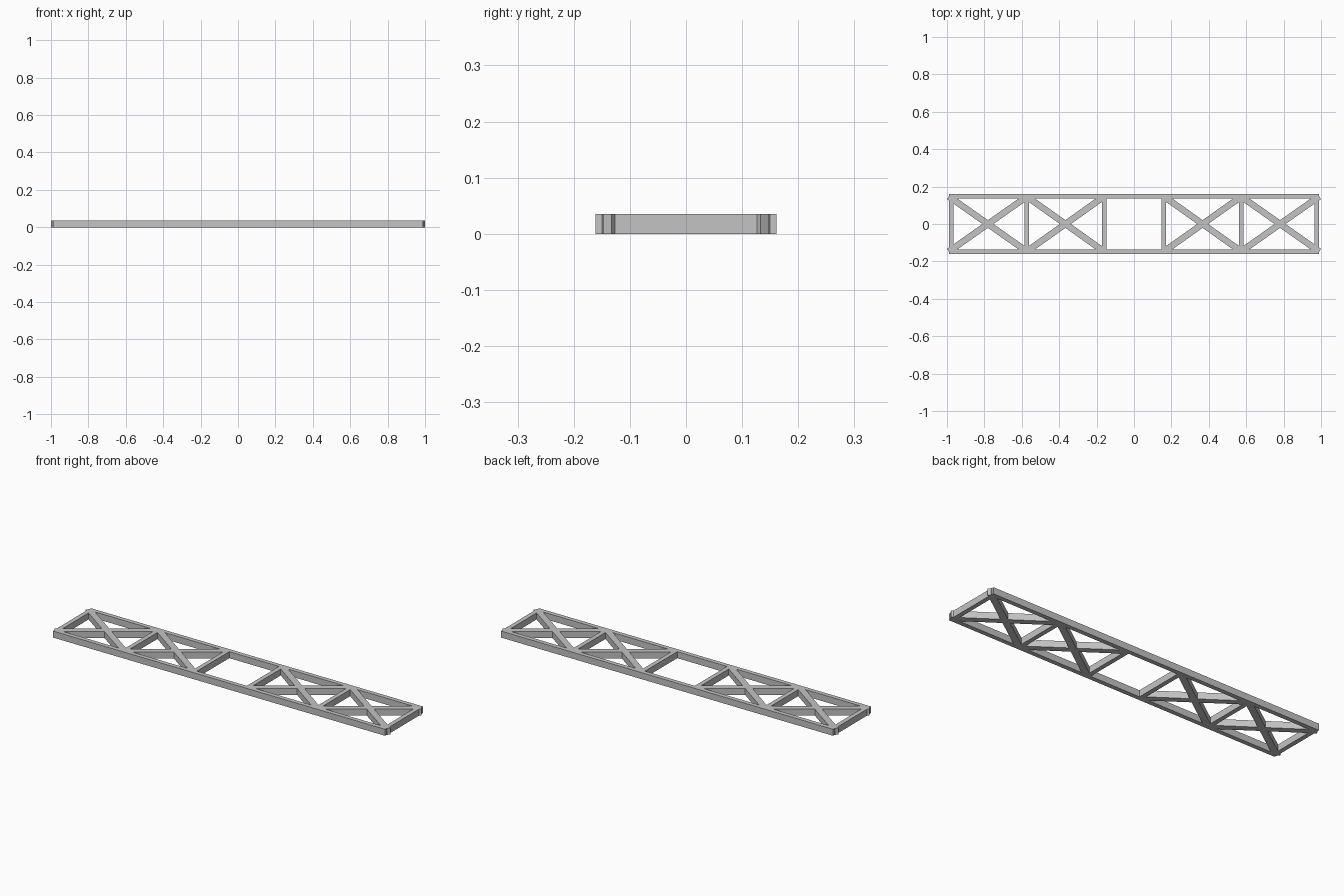
import bpy
import math

cube = bpy.data.objects.get("Cube")
if cube:
    bpy.data.objects.remove(cube, do_unlink=True)

HEIGHT = 0.035
RAIL_Y = 0.149       # centre line of the long rails
BEAM = 0.024         # width of rails and posts
BRACE = 0.034        # width of diagonal braces

steel = bpy.data.materials.new("light grey steel")
steel.use_nodes = True
steel.diffuse_color = (0.55, 0.55, 0.55, 1)
steel.node_tree.nodes["Principled BSDF"].inputs["Base Color"].default_value = (0.55, 0.55, 0.55, 1)


def beam(name, start, end, width):
    """Square-ended bar lying flat between two plan points."""
    dx, dy = end[0] - start[0], end[1] - start[1]
    bpy.ops.mesh.primitive_cube_add(
        size=1,
        location=((start[0] + end[0]) / 2, (start[1] + end[1]) / 2, HEIGHT / 2),
        rotation=(0, 0, math.atan2(dy, dx)))
    obj = bpy.context.object
    obj.name = name
    obj.scale = (math.hypot(dx, dy), width, HEIGHT)
    obj.data.materials.append(steel)
    return obj


# Long rails
for side, y in (("front", -RAIL_Y), ("back", RAIL_Y)):
    beam(f"{side}_rail", (-0.988, y), (0.988, y), BEAM)

for side, s in (("left", 1), ("right", -1)):
    # Cross posts
    for part, x in (("inner", 0.16), ("middle", 0.574), ("end", 0.978)):
        beam(f"{side}_{part}_post", (s * x, -RAIL_Y), (s * x, RAIL_Y), BEAM)

    # Crossed braces in the two bays on each side of the open centre
    for bay, x0, x1 in (("inner", 0.16, 0.574), ("outer", 0.572, 0.99)):
        for way, d in (("rising", 1), ("falling", -1)):
            y = d * 0.147
            beam(f"{side}_{bay}_{way}_brace", (s * x0, -y), (s * x1, y), BRACE)
